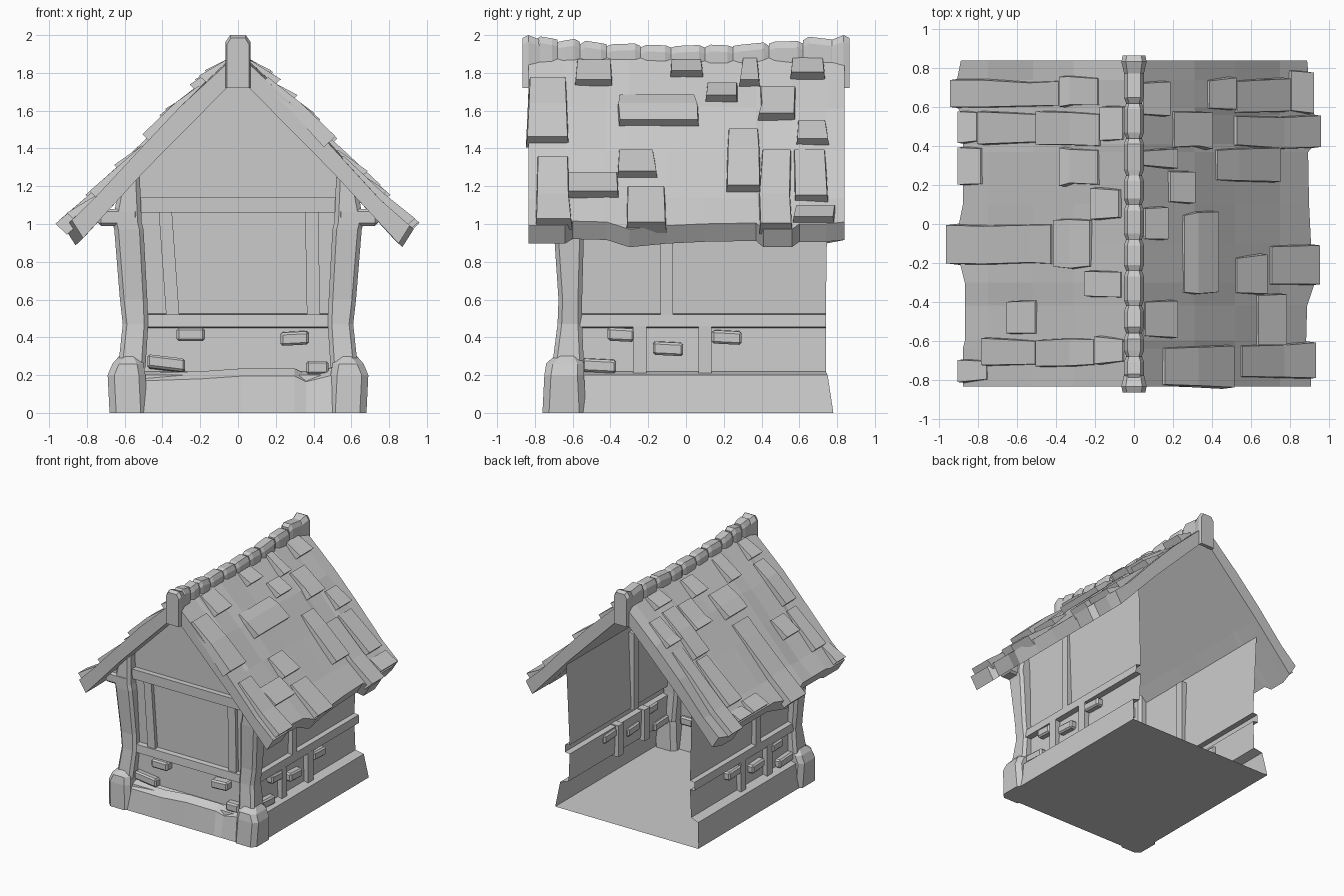
import bpy, bmesh, random
from mathutils import Vector

if "Cube" in bpy.data.objects:
    bpy.data.objects.remove(bpy.data.objects["Cube"])

random.seed(4)


def make(name, verts, faces):
    bm = bmesh.new()
    vs = [bm.verts.new(v) for v in verts]
    for f in faces:
        bm.faces.new([vs[i] for i in f])
    bmesh.ops.recalc_face_normals(bm, faces=bm.faces)
    me = bpy.data.meshes.new(name)
    bm.to_mesh(me)
    bm.free()
    ob = bpy.data.objects.new(name, me)
    bpy.context.collection.objects.link(ob)
    return ob


def loft(name, rings, closed=True, caps=True):
    n = len(rings[0])
    faces = []
    for r in range(len(rings) - 1):
        for i in range(n if closed else n - 1):
            j = (i + 1) % n
            faces.append((r*n + i, r*n + j, (r+1)*n + j, (r+1)*n + i))
    if caps:
        faces += [tuple(range(n)), tuple(range((len(rings)-1)*n, len(rings)*n))]
    return make(name, [p for r in rings for p in r], faces)


def box(name, x0, x1, y0, y1, z0, z1, bevel=0.0, tilt=0.0):
    ring = lambda z: [(x0, y0, z), (x1, y0, z), (x1, y1, z), (x0, y1, z)]
    ob = loft(name, [ring(z0), ring(z1)])
    for v in ob.data.vertices:                       # slight hand-made skew
        v.co.z += tilt * (v.co.x - (x0+x1)/2 + v.co.y - (y0+y1)/2)
    if bevel:
        m = ob.modifiers.new("bevel", 'BEVEL')
        m.width, m.segments = bevel, 1
    return ob


# walls: an open-backed shell with stone foot and timber band (half width, front y, back y, z)
levels = [(.66, -.72, .78, 0), (.635, -.69, .75, .20), (.565, -.63, .74, .22),
          (.555, -.62, .74, .45), (.60, -.66, .74, .455), (.595, -.655, .74, .52),
          (.555, -.615, .74, .525), (.58, -.615, .75, 1.21)]
loft("walls", [[(-w, b, z), (-w, f, z), (w, f, z), (w, b, z)] for w, f, b, z in levels],
     closed=False, caps=False)
make("front_gable", [(-.58, -.615, 1.21), (.58, -.615, 1.21), (0, -.615, 1.78)], [(0, 1, 2)])
make("floor", [(-.66, -.72, 0), (.66, -.72, 0), (.66, .78, 0), (-.66, .78, 0)], [(0, 1, 2, 3)])

# front stone plinth with uneven top edge
plinth = [(-.5, -.71, .19), (-.2, -.73, .20), (.02, -.72, .215), (.3, -.72, .215), (.36, -.70, .185), (.5, -.72, .22)]
loft("front_plinth", [[(x, -.745, 0), (x, y, z - .02), (x, y + .06, z + .02), (x, -.60, 0)]
                      for x, y, z in plinth])

# front timber frame
box("front_upper_beam", -.53, .53, -.66, -.60, 1.06, 1.14)
for x0, x1 in ((-.40, -.33), (.365, .435)):
    a, b = (.03, 0) if x0 > 0 else (-.02, .02)
    loft("front_stud", [[(x0 + s, -.645, z), (x1 + s, -.645, z), (x1 + s, -.6, z), (x0 + s, -.6, z)]
                        for s, z in ((a if x0 < 0 else -.01, 1.07), (b, .51))])


# corner posts on boulder feet
def chamfered(x0, x1, y0, y1, z, c, s):
    pts = [(x0+c, y0), (x1-c, y0), (x1, y0+c), (x1, y1-c), (x1-c, y1), (x0+c, y1), (x0, y1-c), (x0, y0+c)]
    return [(s * x, y, z) for x, y in pts]


for s, side in ((-1, "left"), (1, "right")):
    loft(side + "_corner_stone", [chamfered(*a, .035, s) for a in (
        (.48, .68, -.76, -.53, 0), (.49, .69, -.75, -.54, .20),
        (.50, .665, -.74, -.54, .26), (.52, .63, -.70, -.56, .30))])
    loft(side + "_corner_post", [chamfered(*a, .022, s) for a in (
        (.49, .635, -.71, -.54, .24), (.475, .61, -.68, -.55, .47), (.48, .625, -.675, -.55, .60),
        (.50, .655, -.70, -.54, .97), (.51, .665, -.70, -.54, 1.01), (.52, .62, -.69, -.55, 1.25))])
    # knee block under the eave
    box(side + "_eave_bracket", *sorted((s*.53, s*.74)), -.70, -.58, .99, 1.08, .015)

    # side wall studs
    for y0, y1, z0, z1, d in ((-.135, -.07, .51, 1.15, .595), (-.28, -.21, .20, .46, .60), (.065, .135, .20, .46, .60)):
        box(side + "_wall_stud", *sorted((s*.53, s*d)), y0, y1, z0, z1)
    # raised side bricks
    for y, z, w in ((-.345, .415, .07), (-.095, .34, .08), (.215, .40, .08), (-.46, .25, .09)):
        box(side + "_wall_brick", *sorted((s*.54, s*.61)), y - w, y + w, z - .035, z + .035, .012, -.05)

# raised front bricks
for x, z, w, t in ((-.25, .415, .075, 0), (.30, .395, .075, .05), (-.38, .26, .10, -.12), (.42, .24, .06, 0)):
    box("front_brick", x - w, x + w, -.685, -.60, z - .035, z + .035, .012, t)

# roof slab: one gabled section lofted along y with uneven eaves
profile = [(0, 1.91), (.31, 1.62), (.52, 1.385), (.75, 1.14)]


def roof_z(x):
    pts = profile + [(1.0, .90)]
    for (a, za), (b, zb) in zip(pts, pts[1:]):
        if x <= b:
            return za + (zb - za) * (x - a) / (b - a)
    return .90


ys = [-.835, -.64, -.6, -.42, -.3, -.1, .1, .37, .41, .56, .6, .74, .84]
eave_r = [.91, .91, .885, .89, .93, .91, .90, .895, .93, .93, .90, .90, .89]
eave_l = [.88, .88, .87, .87, .87, .92, .88, .88, .88, .88, .91, .91, .89]
rings = []
for y, er, el in zip(ys, eave_r, eave_l):
    def half(e, s):
        bump = [random.uniform(-.012, .012) for _ in profile]
        top = [(s*x, y, z + b) for (x, z), b in zip(profile, bump)] + [(s*e, y, roof_z(e) + .005)]
        return top, [(s*(e - .06), y, roof_z(e) - .09), (s*.5, y, 1.275)]
    tr, br = half(er, 1)
    tl, bl = half(el, -1)
    rings.append(tr + br + [(0, y, 1.78)] + bl[::-1] + tl[:0:-1])
loft("roof", rings)


# roof shingles: wedges that thicken toward the lower end
def shingle(s, x0, x1, y0, y1, lift=.05):
    n = Vector((.73, 0, .68))
    def ring(x, up, g):
        p = Vector((x, 0, roof_z(x)))
        lo, hi = p - n * .035, p + n * up
        a, b = y0 - g + random.uniform(-.008, .008), y1 + g + random.uniform(-.008, .008)
        return [(s*lo.x, a - .008, lo.z), (s*lo.x, b + .008, lo.z), (s*hi.x, b, hi.z), (s*hi.x, a, hi.z)]
    xs = [x0] + [p for p, _ in profile if x0 + .05 < p < x1 - .05] + [x1 - .03]
    k = len(xs) - 1
    loft("shingle", [ring(x, .012 + (lift - .012) * i / k, .006 * i / k) for i, x in enumerate(xs)])


right = [(.04, .18, .57, .73), (.04, .22, .30, .38), (.18, .31, .12, .26), (.05, .17, -.08, .08),
         (.05, .22, -.57, -.40), (.20, .40, .40, .57), (.38, .52, .60, .74), (.52, .80, .58, .74),
         (.42, .75, .22, .38), (.25, .43, -.35, .05), (.63, .78, -.62, -.37), (.15, .51, -.83, -.64),
         (.52, .68, -.36, -.17), (.70, .95, -.31, -.11), (.52, .955, .40, .55), (.80, .92, .58, .78),
         (.55, .93, -.79, -.62)]
left = [(.05, .17, .43, .60), (.18, .38, .61, .75), (.17, .50, .41, .57), (.18, .38, .21, .38),
        (.07, .22, .03, .18), (.22, .41, -.22, .02), (.06, .25, -.37, -.25), (.50, .65, -.56, -.40),
        (.05, .20, -.71, -.59), (.20, .50, -.72, -.60), (.50, .78, -.72, -.60), (.48, .80, .42, .57),
        (.38, .94, .61, .73), (.80, .90, .42, .57), (.78, .90, .21, .38), (.42, .96, -.20, -.01),
        (.75, .90, -.80, -.70)]
for t in right:
    shingle(1, *t)
for t in left:
    shingle(-1, *t)


# ridge capping: chunky stones, dipping toward the middle
def ridge_ring(y, w, zt, zb):
    return [(-w, y, zb), (w, y, zb), (w, y, zt - .035), (w*.65, y, zt), (-w*.65, y, zt), (-w, y, zt - .035)]


cuts = [-.80, -.68, -.56, -.42, -.24, -.08, .10, .25, .44, .62, .80]
for a, b in zip(cuts, cuts[1:]):
    top = 1.945 + .05 * ((a + b) / 1.6) ** 2
    r = random.uniform(-.008, .008)
    loft("ridge_stone", [ridge_ring(a, .04, top - .012, 1.84), ridge_ring(a + .03, .052, top + r, 1.83),
                         ridge_ring(b - .03, .052, top - r, 1.83), ridge_ring(b, .04, top - .012, 1.84)])
for s in (-1, 1):
    loft("ridge_end", [ridge_ring(s*.865, .058, 1.985, 1.72), ridge_ring(s*.835, .065, 2.0, 1.72),
                       ridge_ring(s*.77, .05, 1.975, 1.78)])
